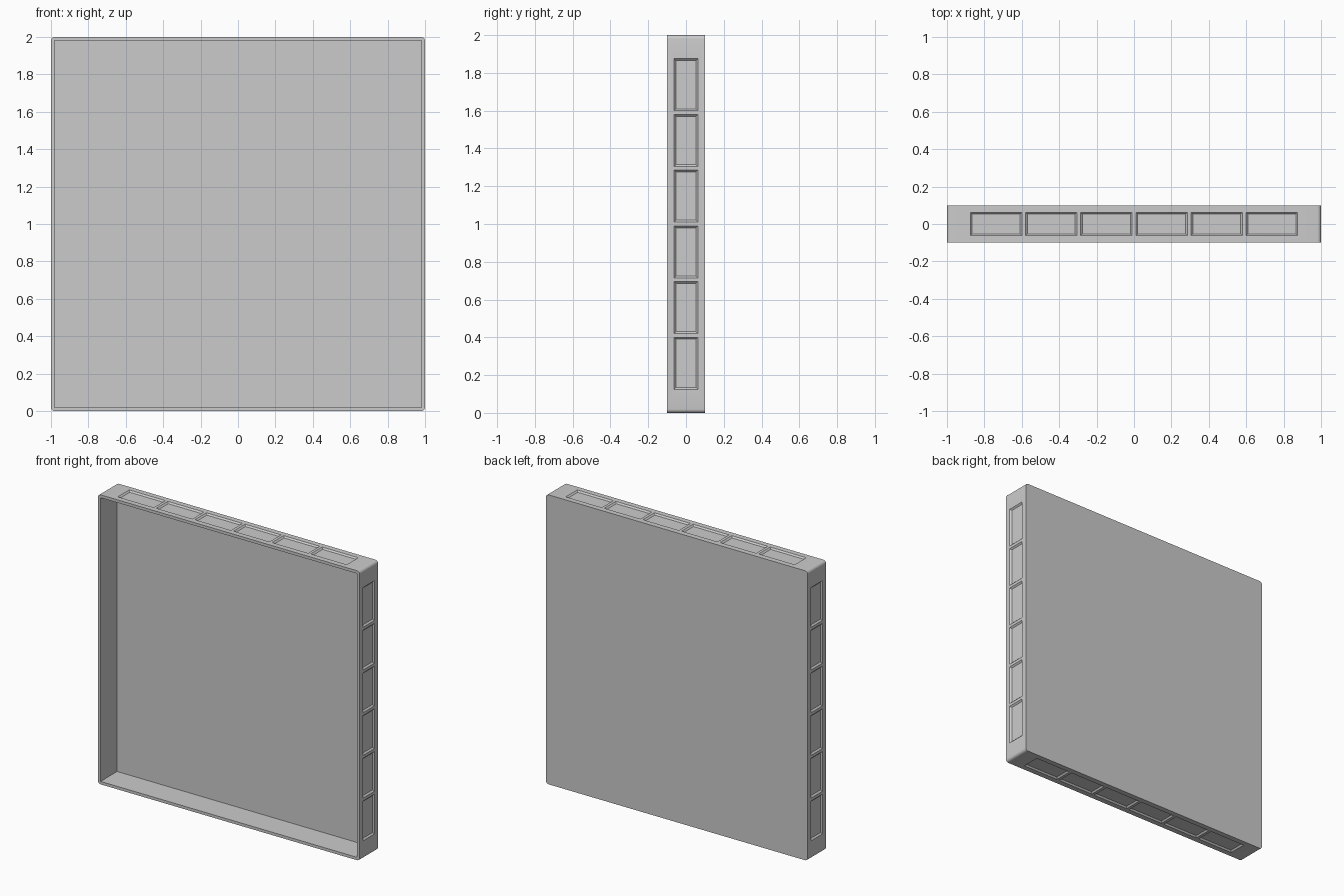
import bpy, bmesh, math
from mathutils import Matrix, Vector

if "Cube" in bpy.data.objects:
    bpy.data.objects.remove(bpy.data.objects["Cube"])

HALF, DEPTH, WALL = 1.0, 0.2, 0.02
PITCH, LENGTH, WIDTH = 0.295, 0.275, 0.125
SINK, SLOPE, OVER = 0.01, 0.01, 0.005
COUNT = 6
LIFT = Matrix.Translation((0, 0, HALF))


def box(bm, size, centre):
    m = Matrix.Translation(centre) @ Matrix.Diagonal((*size, 1))
    return bmesh.ops.create_cube(bm, size=1, matrix=m)["verts"]


def finish(bm, name):
    bmesh.ops.transform(bm, matrix=LIFT, verts=bm.verts)
    bmesh.ops.recalc_face_normals(bm, faces=bm.faces)
    mesh = bpy.data.meshes.new(name)
    bm.to_mesh(mesh)
    bm.free()
    obj = bpy.data.objects.new(name, mesh)
    bpy.context.collection.objects.link(obj)
    return obj


# Solid slab with its four corners rounded
bm = bmesh.new()
box(bm, (2 * HALF, DEPTH, 2 * HALF), (0, 0, 0))
corners = [e for e in bm.edges
           if abs((e.verts[0].co - e.verts[1].co).y) > DEPTH / 2]
bmesh.ops.bevel(bm, geom=corners, offset=0.02, segments=5, profile=0.5,
                affect='EDGES')
tray = finish(bm, "tray")

# Front cavity cutter
bm = bmesh.new()
inner = 2 * (HALF - WALL)
box(bm, (inner, DEPTH, inner), (0, -WALL, 0))

# Row of tapered pocket cutters, turned onto each of the four sides
height = SINK + OVER
grow = SLOPE * OVER / SINK
for side in range(4):
    turn = Matrix.Rotation(side * math.pi / 2, 4, 'Y')
    for i in range(COUNT):
        x = (i - (COUNT - 1) / 2) * PITCH
        verts = box(bm, (1, 1, height), (0, 0, HALF + (OVER - SINK) / 2))
        for v in verts:
            d = grow if v.co.z > HALF else -SLOPE
            v.co.x = math.copysign(LENGTH / 2 + d, v.co.x) + x
            v.co.y = math.copysign(WIDTH / 2 + d, v.co.y)
        bmesh.ops.transform(bm, matrix=turn, verts=verts)
cutter = finish(bm, "recess_cutter")
cutter.hide_render = True

# Carve the tray and drop the cutter
mod = tray.modifiers.new("recesses", 'BOOLEAN')
mod.operation = 'DIFFERENCE'
mod.solver = 'EXACT'
mod.object = cutter
bpy.context.view_layer.objects.active = tray
tray.select_set(True)
bpy.ops.object.modifier_apply(modifier=mod.name)
bpy.data.objects.remove(cutter)
bpy.ops.object.shade_smooth_by_angle(angle=math.radians(30))
